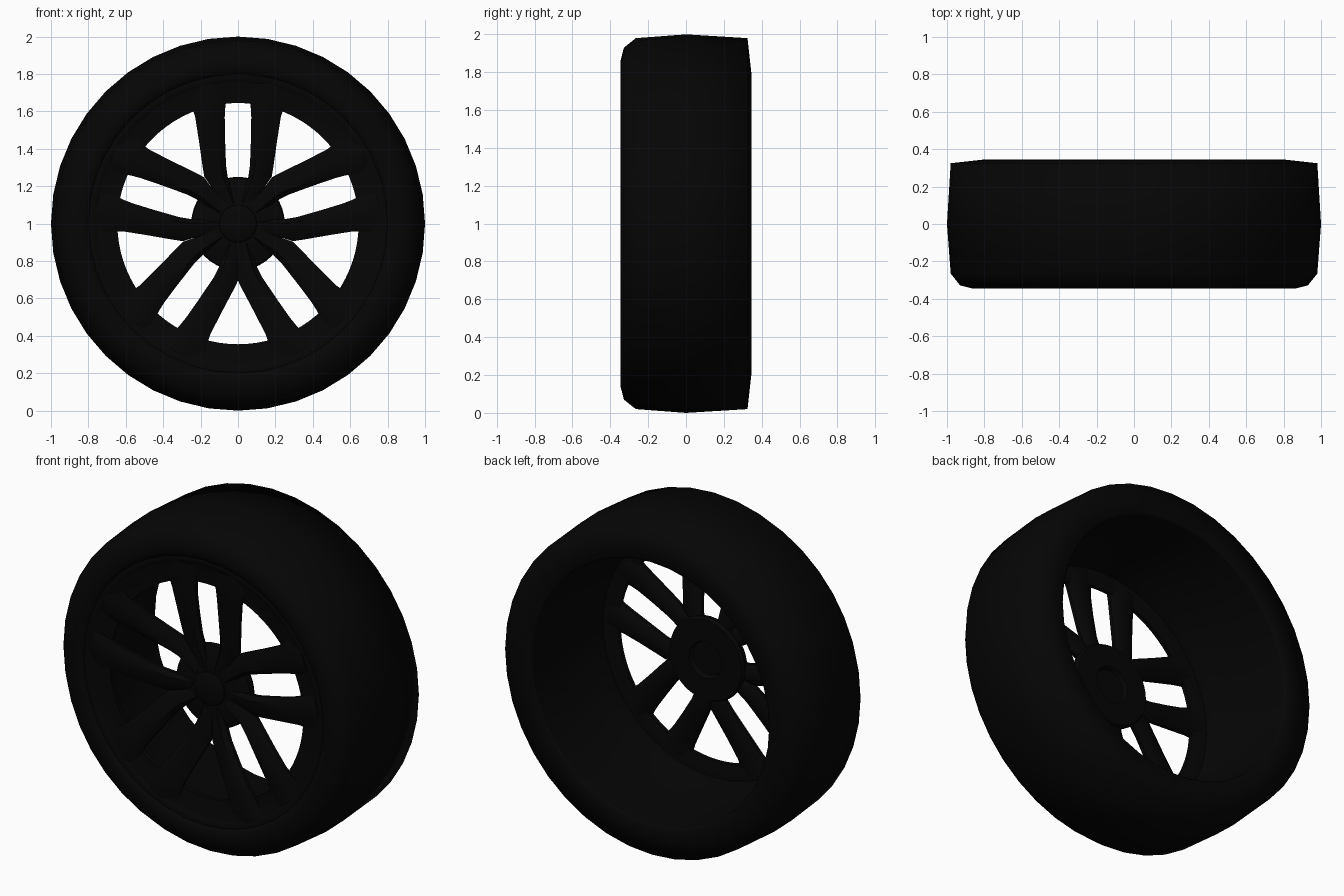
import bpy, bmesh
from math import radians
from mathutils import Matrix, Vector

cube = bpy.data.objects.get("Cube")
if cube:
    bpy.data.objects.remove(cube, do_unlink=True)

AXLE = Vector((0, 0, 1))


def make_material(name, rgb):
    mat = bpy.data.materials.new(name)
    mat.use_nodes = True
    mat.diffuse_color = (*rgb, 1)
    mat.node_tree.nodes["Principled BSDF"].inputs["Base Color"].default_value = (*rgb, 1)
    return mat


black = make_material("matte black", (0.0015, 0.0015, 0.0015))


def finish(bm, name, angle):
    bmesh.ops.remove_doubles(bm, verts=bm.verts, dist=0.0005)
    bmesh.ops.recalc_face_normals(bm, faces=bm.faces)
    mesh = bpy.data.meshes.new(name)
    bm.to_mesh(mesh)
    bm.free()
    mesh.materials.append(black)
    obj = bpy.data.objects.new(name, mesh)
    bpy.context.collection.objects.link(obj)
    bpy.ops.object.select_all(action='DESELECT')
    obj.select_set(True)
    bpy.context.view_layer.objects.active = obj
    bpy.ops.object.shade_smooth_by_angle(angle=radians(angle))


def lathe(name, profile, steps, angle=35):
    """Turn a closed (radius, y) profile around the axle."""
    bm = bmesh.new()
    verts = [bm.verts.new(AXLE + Vector((0, y, r))) for r, y in profile]
    edges = [bm.edges.new((v, verts[(i + 1) % len(verts)])) for i, v in enumerate(verts)]
    bmesh.ops.spin(bm, geom=verts + edges, cent=AXLE, axis=(0, 1, 0),
                   angle=radians(360), steps=steps, use_duplicate=False)
    finish(bm, name, angle)


# Tyre with rounded front shoulder and bevelled back wall
lathe("tyre", [(0.795, -0.325), (0.82, -0.343), (0.86, -0.346), (0.93, -0.328), (0.98, -0.265),
               (1.0, 0), (0.98, 0.325), (0.80, 0.345), (0.79, 0.335), (0.785, 0.1), (0.78, -0.28)],
      40, 88)

# Rim barrel, open at the back, with the spoke flange close to its front lip
lathe("rim_barrel", [(0.81, -0.325), (0.785, -0.332), (0.765, -0.322), (0.74, -0.31),
                     (0.735, -0.25), (0.75, -0.2), (0.775, 0.1),
                     (0.79, 0.335), (0.80, 0.335), (0.80, -0.3)], 40, 50)
lathe("spoke_flange", [(0.645, -0.30), (0.70, -0.305), (0.77, -0.322), (0.76, -0.26),
                       (0.73, -0.26), (0.645, -0.275)], 80)

# Thin domed hub with a shallow bore at the back, and its centre cap
lathe("hub", [(0, -0.265), (0.13, -0.262), (0.225, -0.245), (0.245, -0.235), (0.25, -0.205),
              (0.24, -0.185), (0.11, -0.185), (0.10, -0.215), (0, -0.215)], 40)
lathe("centre_cap", [(0, -0.287), (0.085, -0.284), (0.10, -0.274), (0.105, -0.23), (0, -0.23)], 32)

# Spoke stations: distance along, slot edge, window edge, front y, edge y
STATIONS = [(0.11, 0.015, 0.080, -0.268, -0.245), (0.16, 0.03, 0.116, -0.27, -0.24),
            (0.25, 0.055, 0.180, -0.278, -0.24), (0.31, 0.064, 0.190, -0.288, -0.252),
            (0.45, 0.069, 0.210, -0.308, -0.275), (0.57, 0.071, 0.229, -0.32, -0.292),
            (0.62, 0.068, 0.245, -0.324, -0.296), (0.66, 0.063, 0.265, -0.326, -0.298),
            (0.75, 0.063, 0.245, -0.33, -0.298)]


def spoke(name, side, turn):
    """Ridged bar with thin drafted edges."""
    bm = bmesh.new()
    rings = []
    for along, inner, outer, front, edge in STATIONS:
        w = outer - inner
        section = [(inner, edge + 0.01), (inner, edge - 0.01), (inner + w * 0.2, front),
                   (inner + w * 0.6, front), (outer, edge - 0.01), (outer, edge + 0.01),
                   (outer - w * 0.25, edge + 0.035), (inner + w * 0.25, edge + 0.035)]
        rings.append([bm.verts.new((side * x, y, along)) for x, y in section])
    for a, b in zip(rings, rings[1:]):
        for i in range(len(a)):
            j = (i + 1) % len(a)
            bm.faces.new((a[i], a[j], b[j], b[i]))
    bm.faces.new(rings[0])
    bm.faces.new(rings[-1])
    matrix = Matrix.Translation(AXLE) @ Matrix.Rotation(radians(turn), 4, 'Y')
    bmesh.ops.transform(bm, matrix=matrix, verts=bm.verts)
    finish(bm, name, 40)


# Five pairs of spokes
for n in range(5):
    spoke(f"spoke_left_{n + 1}", 1, 72 * n)
    spoke(f"spoke_right_{n + 1}", -1, 72 * n)
